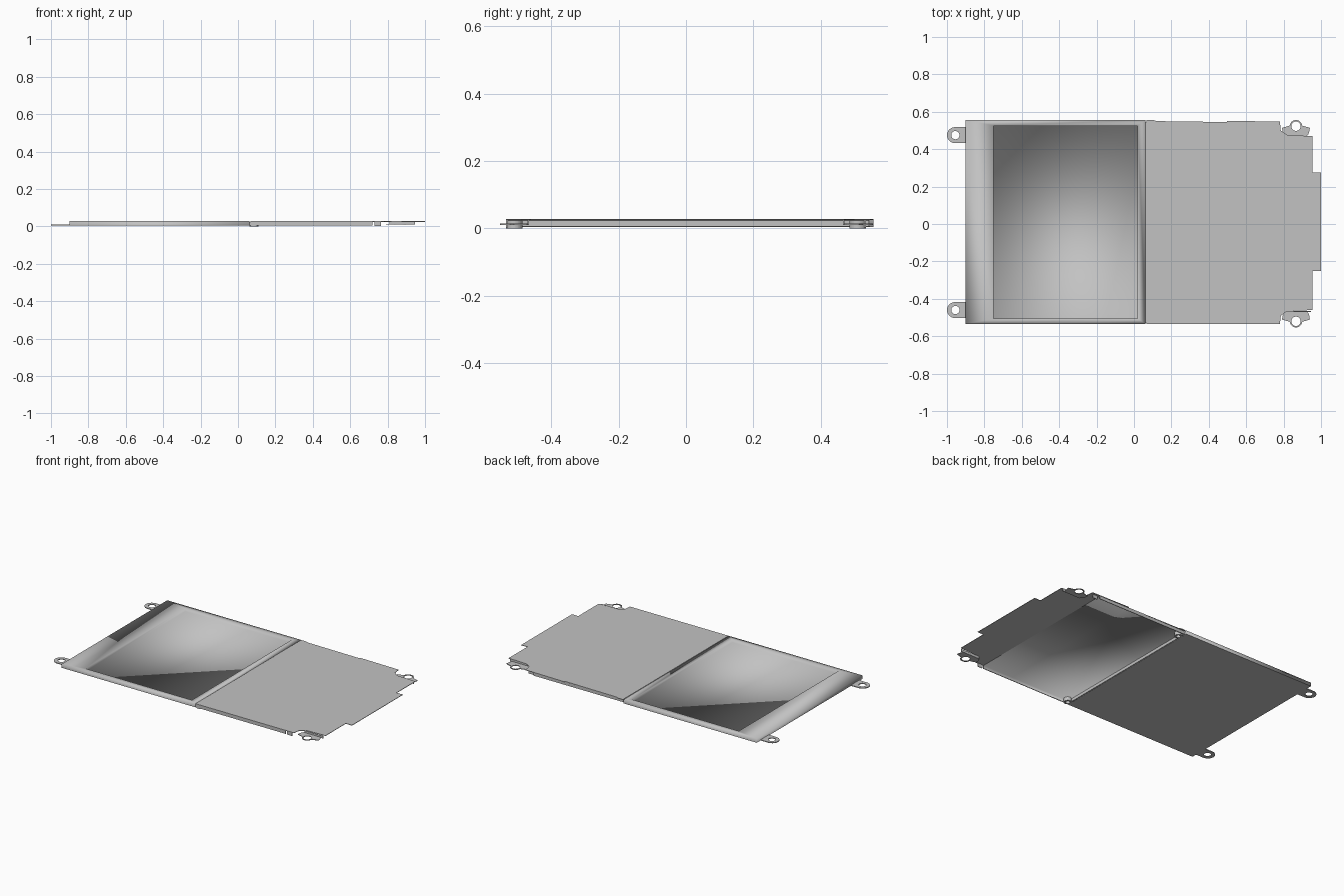
import bpy, bmesh, math

cube = bpy.data.objects.get("Cube")
if cube:
    bpy.data.objects.remove(cube, do_unlink=True)

metal = bpy.data.materials.new("plain_grey_metal")
metal.use_nodes = True
GREY = (0.54, 0.54, 0.54, 1)
metal.diffuse_color = GREY
bsdf = next(n for n in metal.node_tree.nodes if n.type == 'BSDF_PRINCIPLED')
bsdf.inputs["Base Color"].default_value = GREY


def finish(name, bm, smooth=False, recalc=True):
    if recalc:
        bmesh.ops.recalc_face_normals(bm, faces=bm.faces)
    for f in bm.faces:
        f.smooth = smooth
    me = bpy.data.meshes.new(name)
    bm.to_mesh(me)
    bm.free()
    me.materials.append(metal)
    ob = bpy.data.objects.new(name, me)
    bpy.context.scene.collection.objects.link(ob)
    return ob


def thicken(bm, height):
    """Extrude every face upward into a solid."""
    ext = bmesh.ops.extrude_face_region(bm, geom=bm.faces[:], use_keep_orig=True)
    verts = [v for v in ext["geom"] if isinstance(v, bmesh.types.BMVert)]
    bmesh.ops.translate(bm, vec=(0, 0, height), verts=verts)


def plate(name, outline, z0, z1):
    bm = bmesh.new()
    bm.faces.new([bm.verts.new((x, y, z0)) for x, y in outline])
    thicken(bm, z1 - z0)
    return finish(name, bm)


def block(name, x0, x1, y0, y1, z0, z1):
    return plate(name, [(x0, y0), (x1, y0), (x1, y1), (x0, y1)], z0, z1)


def holed_plate(name, cx, cy, hole, outer, z0, z1, n=32):
    """Flat lug with a round hole; outer(angle) gives the rim offset."""
    bm = bmesh.new()
    rings = [[], []]
    for i in range(n):
        a = 2 * math.pi * (i + 0.5) / n
        ox, oy = outer(a)
        rings[0].append(bm.verts.new((cx + hole * math.cos(a), cy + hole * math.sin(a), z0)))
        rings[1].append(bm.verts.new((cx + ox, cy + oy, z0)))
    for i in range(n):
        j = (i + 1) % n
        bm.faces.new((rings[0][i], rings[1][i], rings[1][j], rings[0][j]))
    thicken(bm, z1 - z0)
    return finish(name, bm)


TOP = 0.028
FRONT, BACK = -0.535, 0.557

# Recessed tray: stacked rectangles from the underside up and into the recess
bm = bmesh.new()
levels = [(-0.902, 0.062, FRONT, BACK, 0.004), (-0.902, 0.062, FRONT, BACK, TOP),
          (-0.75, 0.02, -0.505, 0.525, TOP), (-0.75, 0.02, -0.505, 0.525, 0.009)]
loops = [[bm.verts.new(p) for p in ((a, c, z), (b, c, z), (b, d, z), (a, d, z))]
         for a, b, c, d, z in levels]
for lo, hi in zip(loops, loops[1:]):
    for i in range(4):
        j = (i + 1) % 4
        bm.faces.new((lo[i], lo[j], hi[j], hi[i]))
bm.faces.new(loops[-1])
base = bm.faces.new(loops[0][::-1])
for e in base.edges:
    e.smooth = False
finish("recessed_tray", bm, smooth=True)

# Raised cover sheet with corner notches and end tongue
plate("cover_sheet", [
    (0.067, FRONT), (0.78, FRONT), (0.785, -0.49), (0.82, -0.465), (0.955, -0.46),
    (0.955, -0.25), (1, -0.25), (1, 0.275), (0.955, 0.275), (0.955, 0.47),
    (0.82, 0.475), (0.785, 0.5), (0.78, 0.547), (0.5, 0.552), (0.495, 0.545),
    (0.12, 0.55), (0.1, BACK), (0.067, BACK)], 0.025, TOP)

# Softly shaded hollow under the cover
bm = bmesh.new()
profile = [(-0.53, 0.006), (-0.53, 0.0245), (0.541, 0.0245), (0.541, 0.006)]
rows = [[bm.verts.new((x, y, z)) for y, z in profile] for x in (0.066, 0.5, 0.72)]
for near, far in zip(rows, rows[1:]):
    for j in range(3):
        bm.faces.new((near[j], near[j + 1], far[j + 1], far[j]))
bm.faces.new(rows[0][::-1])
finish("cover_underside", bm, smooth=True, recalc=False)

# Folded side skirts and joint strip
block("front_skirt", 0.067, 0.72, FRONT, -0.531, 0.005, 0.025)
block("back_skirt", 0.067, 0.72, 0.542, 0.546, 0.005, 0.025)
block("joint_strip", 0.06, 0.068, -0.53, 0.545, 0.005, 0.024)


# Lugs, corner brackets and bosses along both long sides
def left_lug(a):
    c, s = math.cos(a), math.sin(a)
    return (0.06 if c > 0 else 0.045 * c, 0.043 * s)


def ring(a):
    return 0.024 * math.cos(a), 0.024 * math.sin(a)


for side, s, lug_y, ring_y in (("front", -1, -0.46, -0.52), ("back", 1, 0.475, 0.523)):
    holed_plate(side + "_mounting_lug", -0.955, lug_y, 0.022, left_lug, 0.004, 0.009)

    def corner(a):
        c, t = math.cos(a), math.sin(a) * s
        if t > 0:
            return 0.033 * c, 0.033 * t * s
        return 0.075 * c, -s * 0.052 * min(1, -1.8 * t)

    holed_plate(side + "_corner_lug", 0.866, ring_y, 0.025, corner, 0.010, 0.014)
    wall = sorted((s * 0.466, s * 0.471))
    block(side + "_corner_wall", 0.81, 0.945, *wall, 0.010, 0.026)
    block(side + "_corner_clip", 0.73, 0.765, *sorted((s * 0.529, s * 0.534)), 0.003, 0.025)
    holed_plate(side + "_boss", 0.085, s * 0.51, 0.014, ring, 0, 0.024)
